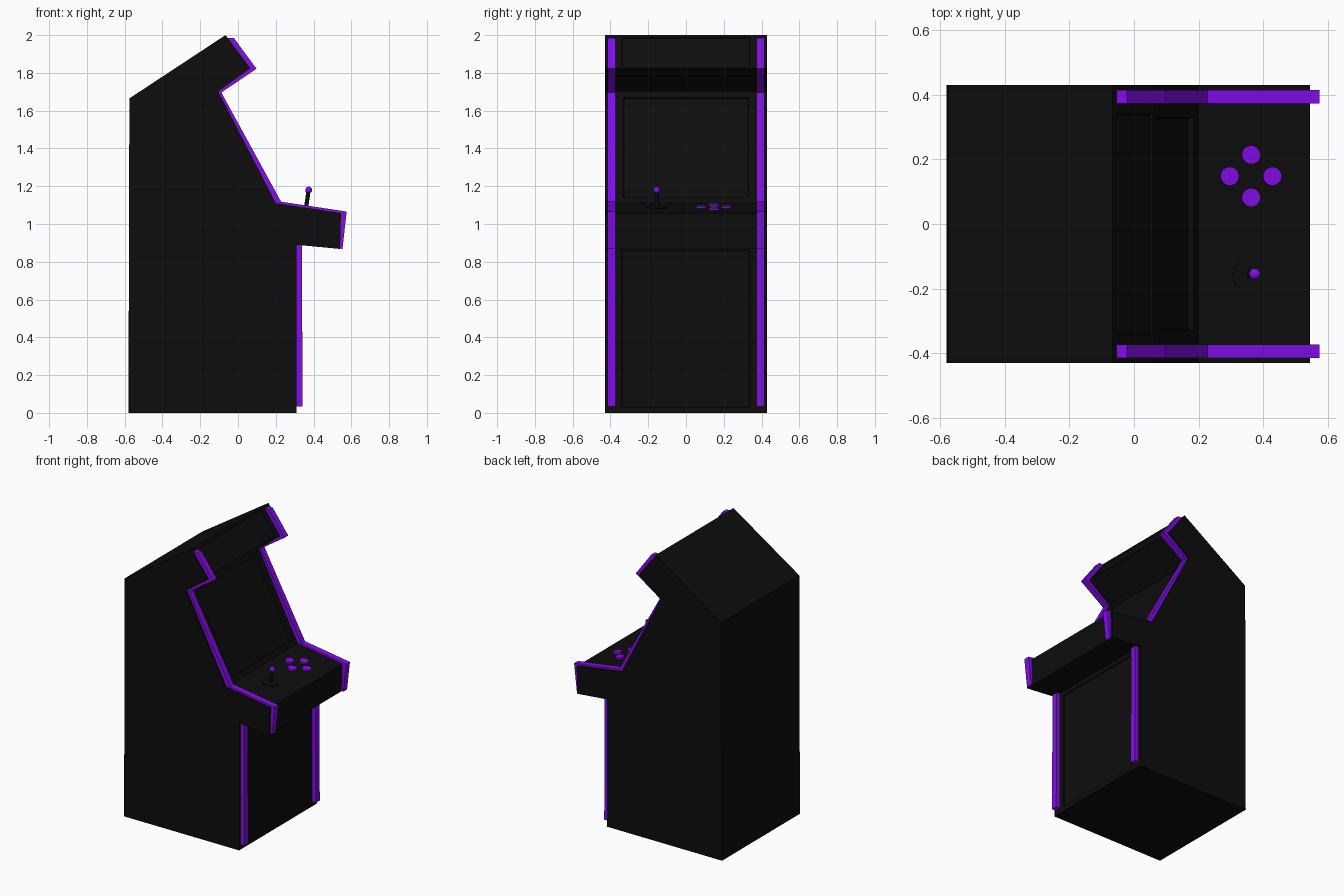
import bpy, bmesh, math
from mathutils import Vector

if "Cube" in bpy.data.objects:
    bpy.data.objects.remove(bpy.data.objects["Cube"])


def material(name, color):
    m = bpy.data.materials.new(name)
    m.diffuse_color = color
    m.use_nodes = True
    m.node_tree.nodes["Principled BSDF"].inputs["Base Color"].default_value = m.diffuse_color
    return m


BLACK = material("black", (0.004, 0.004, 0.004, 1))
PURPLE = material("purple", (0.22, 0.004, 0.8, 1))


def extrude_profile(name, pts, y0, y1, mat, recesses=()):
    """Extrude an xz outline along y; recesses are (edge, inset, half_width, depth)."""
    bm = bmesh.new()
    a = [bm.verts.new((x, y0, z)) for x, z in pts]
    b = [bm.verts.new((x, y1, z)) for x, z in pts]
    n = len(pts)
    bm.faces.new(a)
    bm.faces.new(b[::-1])
    sides = [bm.faces.new((a[i], b[i], b[(i + 1) % n], a[(i + 1) % n])) for i in range(n)]
    bmesh.ops.recalc_face_normals(bm, faces=bm.faces[:])
    for edge, inset, half, depth in recesses:
        f = sides[edge]
        bmesh.ops.inset_region(bm, faces=[f], thickness=inset)
        for v in f.verts:
            v.co.y = math.copysign(half, v.co.y)
        bm.normal_update()
        bmesh.ops.inset_region(bm, faces=[f], thickness=0.004, depth=-depth)
    me = bpy.data.meshes.new(name)
    bm.to_mesh(me)
    bm.free()
    ob = bpy.data.objects.new(name, me)
    bpy.context.collection.objects.link(ob)
    me.materials.append(mat)
    return ob


# Cabinet body with recessed marquee, screen and front door
body = [(-0.58, 0), (0.31, 0), (0.31, 0.89), (0.54, 0.868), (0.545, 1.058),
        (0.2, 1.11), (-0.105, 1.702), (0.065, 1.825), (-0.066, 2.0), (-0.575, 1.665)]
extrude_profile("cabinet_body", body, -0.43, 0.43, BLACK,
                [(1, 0.04, 0.34, 0.008), (5, 0.05, 0.33, 0.015), (7, 0.02, 0.34, 0.006)])

# Purple edge trims, one set per side
upper = [(-0.055, 1.985), (-0.022, 1.985), (0.098, 1.822), (-0.088, 1.696),
         (0.228, 1.118), (0.575, 1.066), (0.553, 0.868),
         (0.525, 0.872), (0.54, 1.05), (0.19, 1.10), (-0.115, 1.705), (0.06, 1.825)]
lower = [(0.30, 0.035), (0.342, 0.035), (0.338, 0.889), (0.30, 0.889)]
for side, s in (("left", -1), ("right", 1)):
    y0, y1 = sorted((s * 0.373, s * 0.415))
    extrude_profile("upper_trim_" + side, upper, y0, y1, PURPLE)
    extrude_profile("lower_trim_" + side, lower, y0, y1, PURPLE)

# Control panel plane
SLOPE = (1.058 - 1.11) / (0.545 - 0.2)
NORMAL = Vector((-SLOPE, 0, 1)).normalized()
TILT = (0, math.atan(-SLOPE), 0)


def on_panel(x, y, h):
    return Vector((x, y, 1.11 + SLOPE * (x - 0.2))) + NORMAL * h


def disc(name, x, y, radius, h0, h1, mat, sides=32):
    bpy.ops.mesh.primitive_cylinder_add(vertices=sides, radius=radius, depth=h1 - h0,
                                        location=on_panel(x, y, (h0 + h1) / 2), rotation=TILT)
    ob = bpy.context.object
    ob.name = name
    ob.data.materials.append(mat)
    bpy.ops.object.shade_smooth_by_angle()
    return ob


# Four buttons in a diamond
for i in range(4):
    t = i * math.pi / 2
    disc(f"button_{i + 1}", 0.361 + 0.066 * math.cos(t), 0.148 + 0.066 * math.sin(t),
         0.029, -0.01, 0.012, PURPLE)

# Joystick
disc("joystick_base", 0.36, -0.155, 0.054, -0.01, 0.004, BLACK)
disc("joystick_shaft", 0.36, -0.155, 0.011, -0.01, 0.09, BLACK, 16)
bpy.ops.mesh.primitive_uv_sphere_add(segments=24, ring_count=12, radius=0.018,
                                     location=on_panel(0.36, -0.155, 0.095))
ball = bpy.context.object
ball.name = "joystick_ball"
ball.data.materials.append(PURPLE)
bpy.ops.object.shade_smooth_by_angle()
